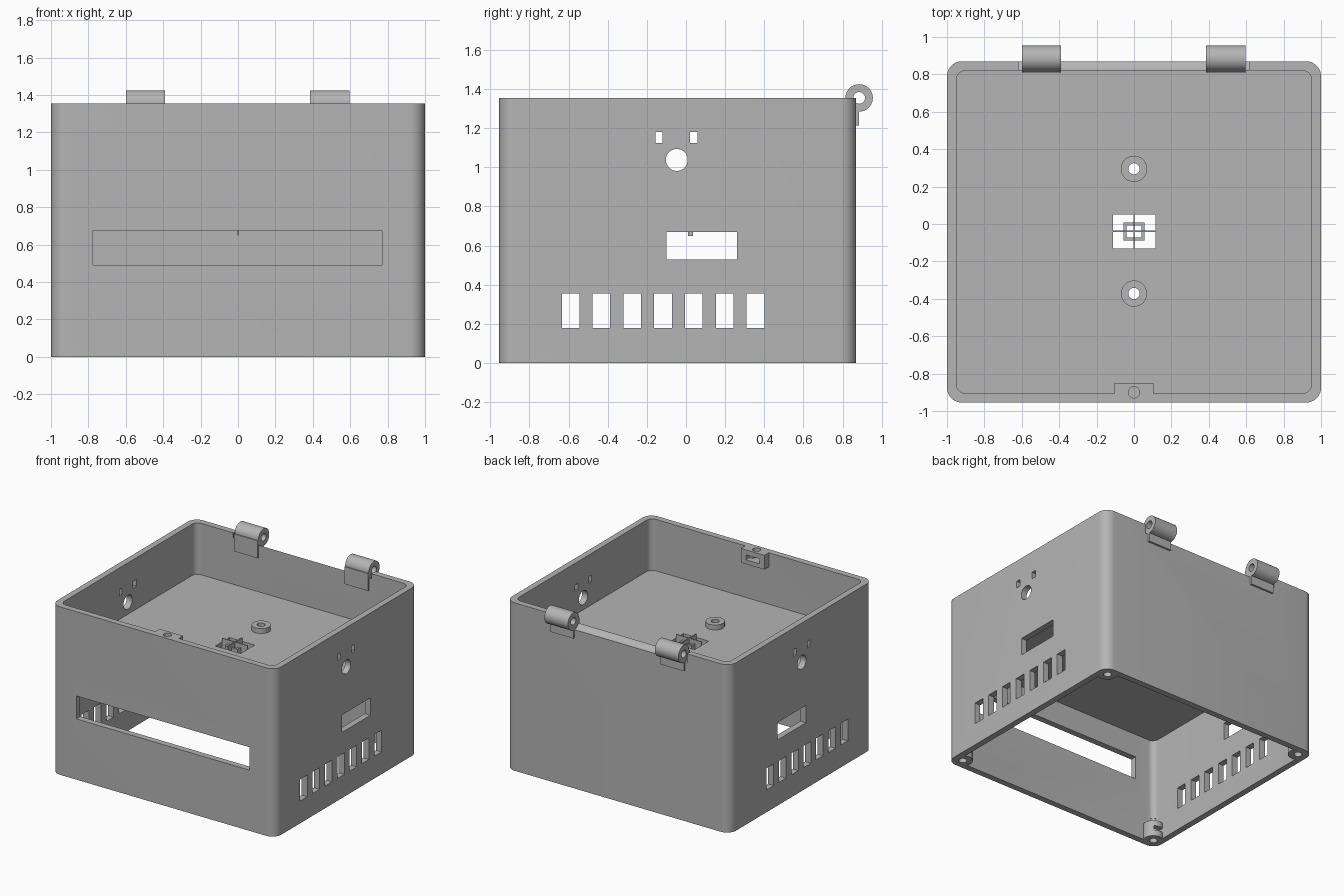
import bpy, bmesh
from math import radians
from mathutils import Matrix, Vector

old = bpy.data.objects.get("Cube")
if old:
    bpy.data.objects.remove(old)

grey = bpy.data.materials.new("plain grey")
grey.use_nodes = True
COLOR = (0.46, 0.46, 0.46, 1)
grey.diffuse_color = COLOR
grey.node_tree.nodes["Principled BSDF"].inputs["Base Color"].default_value = COLOR

TOP, FRONT, BACK, WALL = 1.355, -0.955, 0.87, 0.05
FLOOR_LOW, FLOOR_TOP = 0.865, 0.94


def add_box(bm, x0, x1, y0, y1, z0, z1):
    size = Matrix.Diagonal((x1 - x0, y1 - y0, z1 - z0, 1))
    mid = Matrix.Translation(((x0 + x1) / 2, (y0 + y1) / 2, (z0 + z1) / 2))
    return bmesh.ops.create_cube(bm, size=1, matrix=mid @ size)["verts"]


def add_cyl(bm, centre, r, length, axis="Z", sides=40):
    turn = {"X": Matrix.Rotation(radians(90), 4, "Y"), "Z": Matrix.Identity(4)}[axis]
    bmesh.ops.create_cone(bm, cap_ends=True, segments=sides, radius1=r, radius2=r,
                          depth=length, matrix=Matrix.Translation(centre) @ turn)


def add_rounded_box(bm, x0, x1, y0, y1, z0, z1, r):
    verts = add_box(bm, x0, x1, y0, y1, z0, z1)
    edges = {e for v in verts for e in v.link_edges
             if abs(e.verts[0].co.z - e.verts[1].co.z) > 0.01}
    bmesh.ops.bevel(bm, geom=list(edges), offset=r, segments=10, profile=0.5,
                    affect="EDGES")


def make(name, build):
    bm = bmesh.new()
    build(bm)
    bmesh.ops.recalc_face_normals(bm, faces=bm.faces)
    mesh = bpy.data.meshes.new(name)
    bm.to_mesh(mesh)
    bm.free()
    mesh.materials.append(grey)
    ob = bpy.data.objects.new(name, mesh)
    bpy.context.collection.objects.link(ob)
    return ob


def cut(ob, build):
    """Subtract the built shape, then discard the cutter."""
    cutter = make("cutter", build)
    cutter.hide_render = True
    mod = ob.modifiers.new("cut", "BOOLEAN")
    mod.operation, mod.solver, mod.object = "DIFFERENCE", "EXACT", cutter
    bpy.context.view_layer.objects.active = ob
    bpy.ops.object.modifier_apply(modifier=mod.name)
    bpy.data.objects.remove(cutter)


# Outer walls, open at the top and bottom
walls = make("walls", lambda bm: add_rounded_box(bm, -1, 1, FRONT, BACK, 0, TOP, 0.08))
cut(walls, lambda bm: add_rounded_box(bm, WALL - 1, 1 - WALL, FRONT + WALL, BACK - WALL,
                                      -0.1, TOP + 0.1, 0.05))


# Openings through both side walls
def side_openings(bm):
    for i in range(7):
        y = -0.635 + i * 0.1575
        add_box(bm, -1.1, 1.1, y, y + 0.09, 0.18, 0.355)
    add_box(bm, -1.1, 1.1, -0.1, 0.26, 0.53, 0.67)
    add_box(bm, -1.1, 1.1, -0.155, -0.12, 1.125, 1.18)
    add_box(bm, -1.1, 1.1, 0.02, 0.06, 1.125, 1.18)
    add_cyl(bm, (0, -0.047, 1.038), 0.056, 2.2, "X")


cut(walls, side_openings)

# Long front slot and the hinge clearance along the back rim
cut(walls, lambda bm: add_box(bm, -0.775, 0.77, FRONT - 0.1, FRONT + 0.1, 0.49, 0.675))
HINGE_Y, HINGE_R = 0.885, 0.07
cut(walls, lambda bm: add_cyl(bm, (0, HINGE_Y, TOP), HINGE_R + 0.006, 1.235, "X"))

# Middle floor with a window and two screw holes
STUDS = (0.295, -0.372)
floor = make("middle_floor", lambda bm: add_box(bm, -0.96, 0.96, FRONT + 0.04, BACK - 0.04,
                                                FLOOR_LOW, FLOOR_TOP))


def floor_openings(bm):
    add_box(bm, -0.112, 0.115, -0.13, 0.05, 0.8, 1)
    for y in STUDS:
        add_cyl(bm, (0, y, 0.9), 0.03, 0.3)


cut(floor, floor_openings)

# Raised screw rings on the floor
for n, y in enumerate(STUDS):
    ring = make(f"screw_ring_{n + 1}",
                lambda bm: add_cyl(bm, (0, y, FLOOR_TOP + 0.015), 0.07, 0.05))
    cut(ring, lambda bm: add_cyl(bm, (0, y, FLOOR_TOP), 0.03, 0.3))


# Thin cross and small square sleeve standing in the floor window
def cross(bm):
    add_box(bm, -0.004, 0.004, -0.13, 0.05, FLOOR_LOW, 0.97)
    add_box(bm, -0.112, 0.115, -0.044, -0.036, FLOOR_LOW, 0.97)


make("window_cross", cross)
sleeve = make("window_sleeve", lambda bm: add_box(bm, -0.056, 0.056, -0.087, 0.007,
                                                  FLOOR_LOW, FLOOR_TOP))
cut(sleeve, lambda bm: add_box(bm, -0.04, 0.04, -0.071, -0.009, 0.8, 1))
make("hanging_pin", lambda bm: add_box(bm, -0.004, 0.004, 0.01, 0.036, 0.65, FLOOR_LOW + 0.01))

# Latch block inside the front rim, with a screw hole and nut pocket
latch = make("latch_block", lambda bm: add_box(bm, -0.105, 0.105, FRONT + 0.04, -0.85,
                                               1.24, TOP))
cut(latch, lambda bm: add_box(bm, -0.06, 0.06, -0.895, -0.8, 1.275, 1.315))
for part in (latch, walls):
    cut(part, lambda bm: add_cyl(bm, (0, -0.9, TOP), 0.03, 0.16))

# Hinge barrels with inner and outer tabs
for name, x0, x1 in (("right", -0.6, -0.39), ("left", 0.385, 0.595)):
    mid = ((x0 + x1) / 2, HINGE_Y, TOP)
    barrel = make(f"{name}_hinge_barrel", lambda bm: add_cyl(bm, mid, HINGE_R, x1 - x0, "X"))

    def tabs(bm):
        add_box(bm, x0, x1, BACK - 0.01, HINGE_Y, 1.215, TOP - 0.02)
        add_box(bm, x0, x1, 0.808, BACK - WALL + 0.01, 1.215, TOP)
        add_box(bm, x0, x1, 0.808, 0.85, 1.27, TOP)

    tab = make(f"{name}_hinge_tabs", tabs)
    for part in (barrel, tab):
        cut(part, lambda bm: add_cyl(bm, mid, 0.03, 0.5, "X"))

# Corner screw posts at the bottom, each with a nut slot
for sx, side in ((-1, "right"), (1, "left")):
    for sy, end in ((-1, "front"), (1, "back")):
        x = sx * 0.918
        y = BACK - 0.082 if sy > 0 else FRONT + 0.082
        post = make(f"{end}_{side}_corner_post",
                    lambda bm: add_cyl(bm, (x, y, 0.065), 0.075, 0.13))
        ys = sorted((y + sy * 0.03, y - sy * 0.12))
        cut(post, lambda bm: add_box(bm, x - 0.045, x + 0.045, *ys, 0.05, 0.085))
        for part in (post, walls):
            cut(part, lambda bm: add_cyl(bm, (x, y, 0), 0.03, 0.4))

# Smooth rounded surfaces while keeping hard edges
bpy.ops.object.select_all(action="DESELECT")
for ob in bpy.context.collection.objects:
    if ob.type == "MESH":
        ob.select_set(True)
bpy.context.view_layer.objects.active = walls
bpy.ops.object.shade_smooth_by_angle(angle=radians(30))
